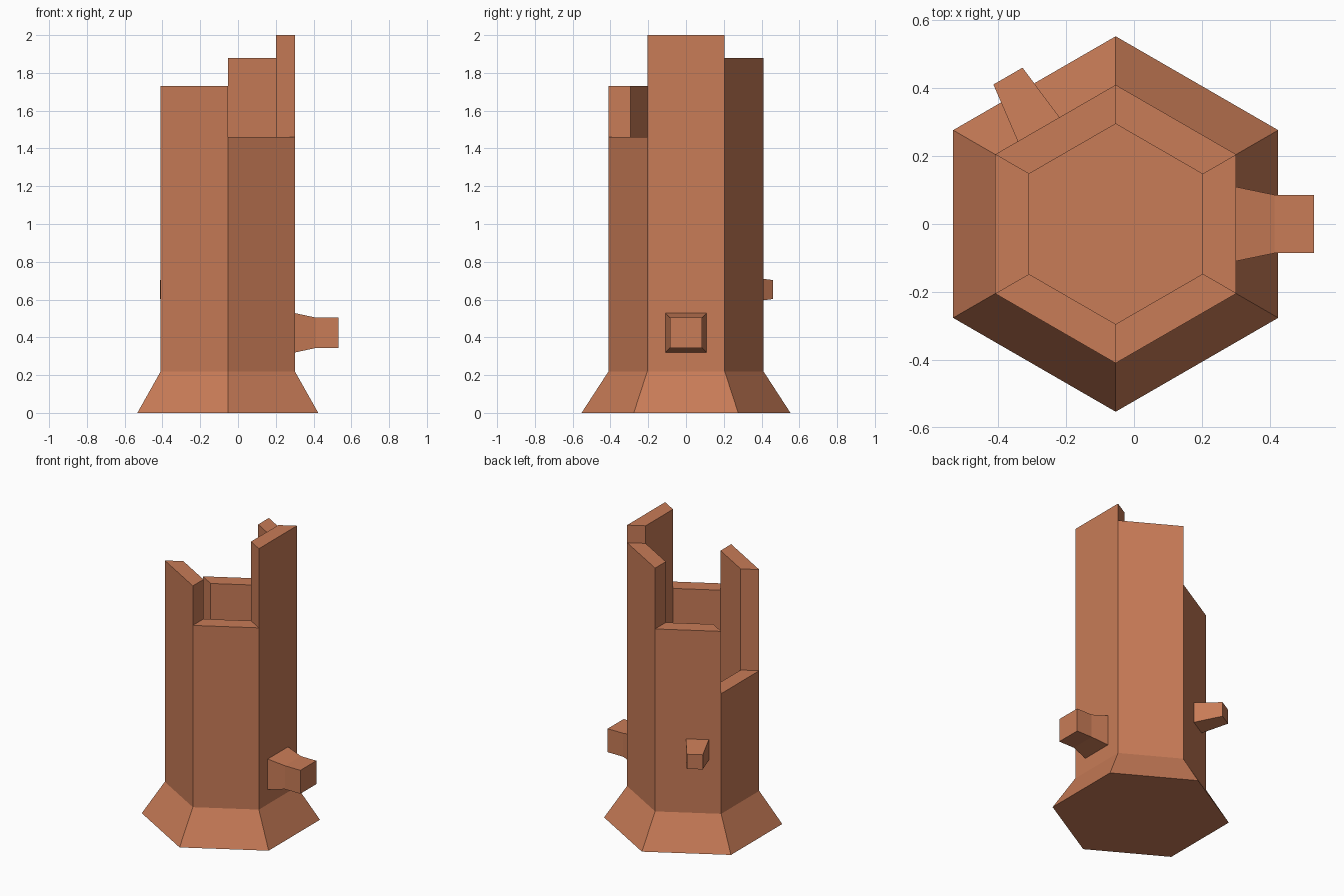
import bpy, bmesh, math
from mathutils import Vector, Matrix

if "Cube" in bpy.data.objects:
    bpy.data.objects.remove(bpy.data.objects["Cube"])

CX = -0.054                       # axis of the hexagonal tower
FOOT_R, OUT_R, IN_R = 0.553, 0.41, 0.295
FOOT_H = 0.22
HEIGHTS = [2.0, 1.88, 1.465, 1.04, 1.73, 1.46]   # walls anticlockwise from +x

clay = bpy.data.materials.new("clay")
clay.diffuse_color = (0.58, 0.2, 0.095, 1)
clay.use_nodes = True
clay.node_tree.nodes["Principled BSDF"].inputs["Base Color"].default_value = clay.diffuse_color


def corner(i, r, z):
    a = math.radians(60 * i - 30)
    return Vector((CX + r * math.cos(a), r * math.sin(a), z))


def make_object(name, bm):
    bmesh.ops.remove_doubles(bm, verts=bm.verts, dist=1e-5)
    mesh = bpy.data.meshes.new(name)
    bm.to_mesh(mesh)
    bm.free()
    mesh.materials.append(clay)
    obj = bpy.data.objects.new(name, mesh)
    bpy.context.collection.objects.link(obj)
    return obj


def add_face(bm, points):
    bm.faces.new([bm.verts.new(p) for p in points])


# Tower: flared foot, hollow shaft and broken walls of stepped height
bm = bmesh.new()
add_face(bm, [corner(i, FOOT_R, 0) for i in reversed(range(6))])
add_face(bm, [corner(i, IN_R, FOOT_H) for i in range(6)])
for i, h in enumerate(HEIGHTS):
    j = i + 1
    add_face(bm, [corner(i, FOOT_R, 0), corner(j, FOOT_R, 0),
                  corner(j, OUT_R, FOOT_H), corner(i, OUT_R, FOOT_H)])
    add_face(bm, [corner(i, OUT_R, FOOT_H), corner(j, OUT_R, FOOT_H),
                  corner(j, OUT_R, h), corner(i, OUT_R, h)])
    add_face(bm, [corner(j, IN_R, FOOT_H), corner(i, IN_R, FOOT_H),
                  corner(i, IN_R, h), corner(j, IN_R, h)])
    add_face(bm, [corner(i, OUT_R, h), corner(j, OUT_R, h),
                  corner(j, IN_R, h), corner(i, IN_R, h)])
    # mitred end where this wall meets the next one
    n = HEIGHTS[j % 6]
    add_face(bm, [corner(j, OUT_R, n), corner(j, IN_R, n),
                  corner(j, IN_R, h), corner(j, OUT_R, h)])
make_object("tower", bm)


def make_peg(name, angle, offset, z, sections):
    """Square peg; sections are (distance from axis, width, height)."""
    bm = bmesh.new()
    rings = []
    for d, w, h in sections:
        rings.append([bm.verts.new((d, sy * w / 2, sz * h / 2))
                      for sy, sz in ((-1, -1), (1, -1), (1, 1), (-1, 1))])
    bm.faces.new(rings[0][::-1])
    bm.faces.new(rings[-1])
    for a, b in zip(rings, rings[1:]):
        for k in range(4):
            m = (k + 1) % 4
            bm.faces.new((a[k], a[m], b[m], b[k]))
    bmesh.ops.recalc_face_normals(bm, faces=bm.faces)
    place = (Matrix.Translation((CX, 0, z))
             @ Matrix.Rotation(math.radians(angle), 4, 'Z')
             @ Matrix.Translation((0, offset, 0)))
    bm.transform(place)
    return make_object(name, bm)


# Stub branches on the right and back-left walls
make_peg("right_stub", 0, 0, 0.424,
         [(0.352, 0.22, 0.21), (0.468, 0.172, 0.16), (0.585, 0.172, 0.16)])
make_peg("back_stub", 120, 0.057, 0.653,
         [(0.352, 0.143, 0.14), (0.536, 0.099, 0.10)])
